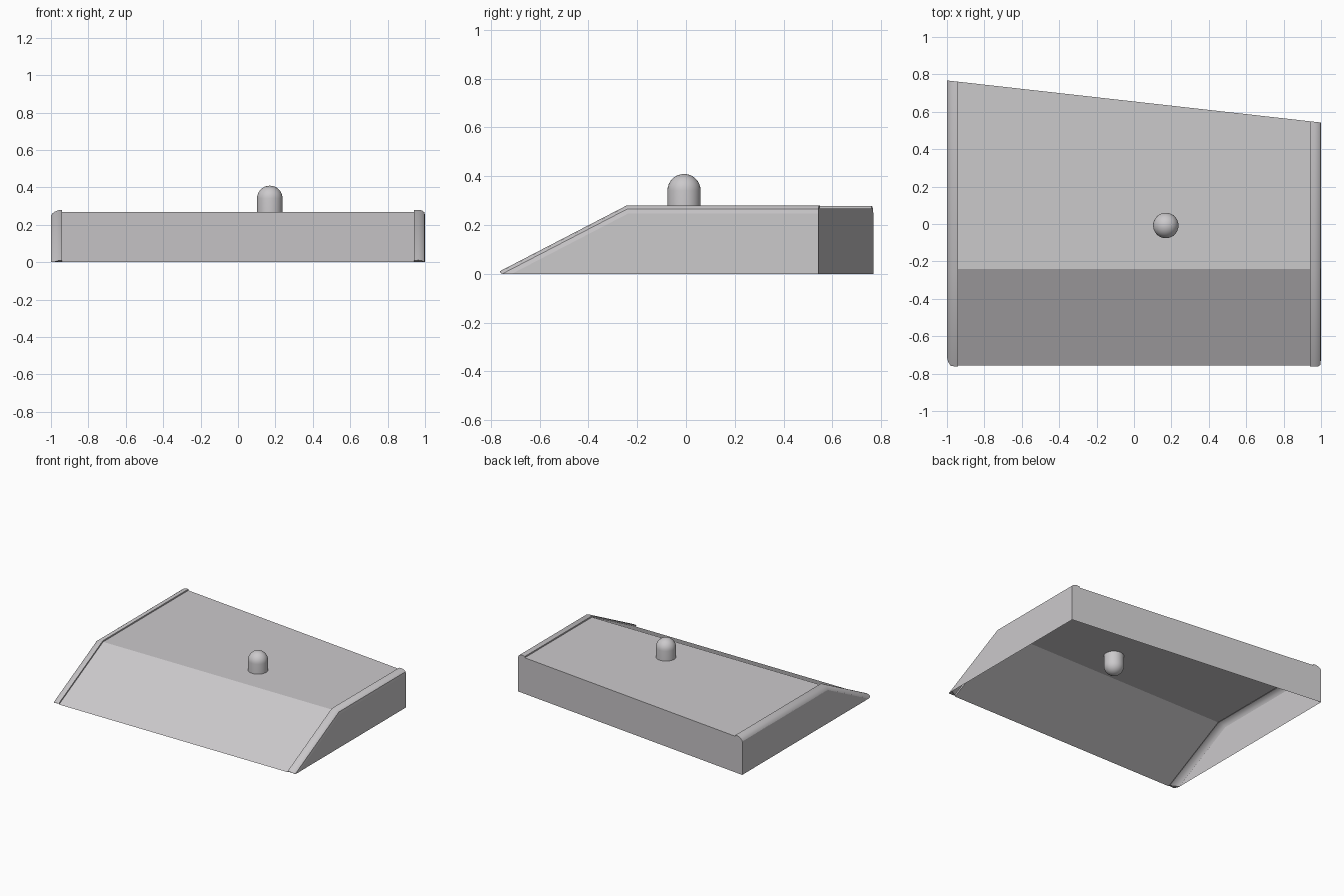
import bpy, bmesh, math

if "Cube" in bpy.data.objects:
    bpy.data.objects.remove(bpy.data.objects["Cube"])

grey = bpy.data.materials.new("light grey")
grey.diffuse_color = (0.60, 0.585, 0.60, 1)
grey.use_nodes = True
grey.node_tree.nodes["Principled BSDF"].inputs["Base Color"].default_value = grey.diffuse_color

H, Y0, YB = 0.268, -0.757, -0.24       # deck height, ramp foot, ramp crest
TH = math.atan2(H, YB - Y0)            # ramp angle


def back(x):
    """y of the slanted rear edge at x"""
    return 0.655 - 0.1125 * x


def path(x, d):
    """foot, crest and rear points of the deck line at x, offset outwards by d"""
    if d < 0:
        foot = (x, Y0 - d / math.sin(TH), 0)
    else:
        foot = (x, Y0 - d * math.sin(TH), d * math.cos(TH))
    return [foot, (x, YB - d * math.tan(TH / 2), H + d), (x, back(x), H + d)]


def make(name, build, smooth=None):
    bm = bmesh.new()
    build(bm)
    me = bpy.data.meshes.new(name)
    bm.to_mesh(me)
    bm.free()
    me.materials.append(grey)
    ob = bpy.data.objects.new(name, me)
    bpy.context.collection.objects.link(ob)
    if smooth:
        bpy.ops.object.select_all(action='DESELECT')
        ob.select_set(True)
        bpy.context.view_layer.objects.active = ob
        bpy.ops.object.shade_smooth_by_angle(angle=math.radians(smooth))
    return ob


def loft(bm, rows, caps=False):
    """skin consecutive rows of points; caps closes the row ends"""
    vs = [[bm.verts.new(p) for p in r] for r in rows]
    for a, b in zip(vs, vs[1:]):
        for i in range(len(a) - 1):
            bm.faces.new((a[i], b[i], b[i + 1], a[i + 1]))
    if caps:
        bm.faces.new([r[0] for r in vs])
        bm.faces.new([r[-1] for r in reversed(vs)])


# ramp and deck sheet, open underneath
def deck(bm):
    loft(bm, [path(-0.94, 0), path(0.94, 0)])
    bmesh.ops.recalc_face_normals(bm, faces=bm.faces)
    if sum(f.normal.z for f in bm.faces) < 0:
        bmesh.ops.reverse_faces(bm, faces=bm.faces)


make("ramp_deck", deck)


# rear wall
def rear(bm):
    pts = [(1, 0), (-1, 0), (-1, 0.25), (-0.94, H), (0.94, H), (1, 0.25)]
    bm.faces.new([bm.verts.new((x, back(x), z)) for x, z in pts])


make("rear_wall", rear)

# side walls and rolled edge trims: profile is (distance from centre, offset)
trims = {-1: [(0.94, -0.004), (0.94, 0.01), (0.958, 0.01), (0.98, 0.002),
              (0.994, -0.009), (1.0, -0.02)],
         1: [(0.94, -0.004), (0.94, 0.01), (0.965, 0.012), (0.985, 0.008),
             (0.997, -0.002), (1.0, -0.02)]}
for s, profile in trims.items():
    side = "left" if s < 0 else "right"

    def wall(bm):
        x = s * 0.999
        pts = path(x, -0.018) + [(x, back(x), 0)]
        bm.faces.new([bm.verts.new(p) for p in (pts[::-1] if s < 0 else pts)])
        bm.normal_update()
        for f in bm.faces:
            if f.normal.x * s < 0:
                f.normal_flip()

    def trim(bm):
        rows = [path(s * x, d) for x, d in profile]
        loft(bm, rows if s < 0 else rows[::-1], caps=True)
        bmesh.ops.recalc_face_normals(bm, faces=bm.faces)
        # make the open skin face outwards
        up = max(bm.faces, key=lambda f: abs(f.normal.z) * f.calc_area())
        if up.normal.z < 0:
            bmesh.ops.reverse_faces(bm, faces=bm.faces)

    make(side + "_wall", wall)
    make(side + "_trim", trim, 40)


# capsule knob passing through the deck
def knob(bm):
    bmesh.ops.create_uvsphere(bm, u_segments=32, v_segments=16, radius=0.068)
    mid = [e for e in bm.edges if all(abs(v.co.z) < 1e-5 for v in e.verts)]
    bmesh.ops.split_edges(bm, edges=mid)
    for f in bm.faces:
        f.tag = f.calc_center_median().z > 0
    for v in bm.verts:
        v.co.z += 0.075 if v.link_faces[0].tag else -0.075
    rims = [e for e in bm.edges if e.is_boundary]
    bmesh.ops.bridge_loops(bm, edges=rims)
    bmesh.ops.recalc_face_normals(bm, faces=bm.faces)
    bmesh.ops.translate(bm, verts=bm.verts, vec=(0.17, -0.008, 0.266))


make("knob", knob, 40)
